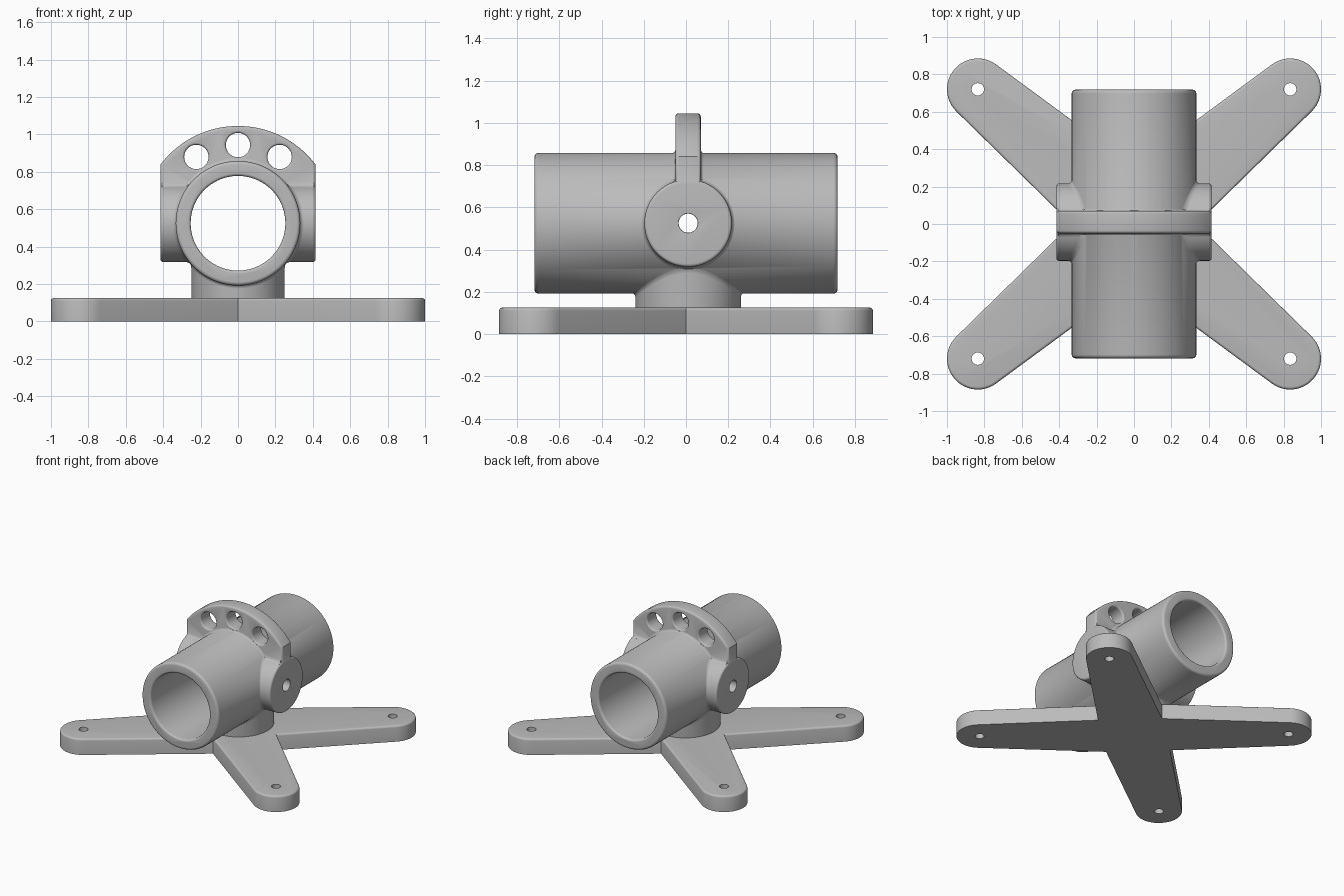
import bpy, bmesh
from math import sin, cos, pi, radians, sqrt, acos, asin, atan2, hypot
from mathutils import Matrix, Vector

if "Cube" in bpy.data.objects:
    bpy.data.objects.remove(bpy.data.objects["Cube"])

grey = bpy.data.materials.new("plain grey")
grey.use_nodes = True
grey.diffuse_color = (0.5, 0.5, 0.5, 1)
grey.node_tree.nodes["Principled BSDF"].inputs["Base Color"].default_value = (0.5, 0.5, 0.5, 1)

TUBE_R, BORE_R, TUBE_HALF = 0.333, 0.253, 0.718
AXIS_Z, MID_Y = 0.525, 0.01
BOSS_R, BOSS_END = 0.207, 0.415
PLATE_HALF, PLATE_ARC = 0.06, 0.52
SEG = 96

UP = Matrix.Identity(4)
ALONG_Y = Matrix.Rotation(pi / 2, 4, 'X')
ALONG_X = Matrix(((0, 0, 1, 0), (1, 0, 0, 0), (0, 1, 0, 0), (0, 0, 0, 1)))


def finish(bm, name, turn, place):
    bmesh.ops.recalc_face_normals(bm, faces=bm.faces)
    bm.transform(Matrix.Translation(place) @ turn)
    mesh = bpy.data.meshes.new(name)
    bm.to_mesh(mesh)
    bm.free()
    mesh.materials.append(grey)
    obj = bpy.data.objects.new(name, mesh)
    bpy.context.collection.objects.link(obj)
    return obj


def skin(rings):
    """Join rings of points into a closed solid."""
    bm = bmesh.new()
    loops = [[bm.verts.new(p) for p in ring] for ring in rings]
    for a, b in zip(loops, loops[1:]):
        for i in range(len(a)):
            j = (i + 1) % len(a)
            bm.faces.new((a[i], a[j], b[j], b[i]))
    bm.faces.new(loops[0])
    bm.faces.new(loops[-1])
    return bm


def lathe(profile, seg=SEG):
    return skin([[(r * cos(2 * pi * i / seg), r * sin(2 * pi * i / seg), t)
                  for i in range(seg)] for r, t in profile])


def quarter(n=5):
    return [pi / 2 * k / n for k in range(n + 1)]


def rod(r, half, e, seg=SEG):
    """Cylinder with rounded rims."""
    top = [(r - e + e * cos(a), half - e + e * sin(a)) for a in quarter()]
    return lathe([(r, -t) for r, t in reversed(top)] + top, seg)


def hole(r, half, e, seg=48):
    """Cutter whose mouths flare to leave rounded rims."""
    top = [(r + e - e * cos(a), half - e + e * sin(a)) for a in quarter()]
    top.append((r + e, half + 0.03))
    return lathe([(r, -t) for r, t in reversed(top)] + top, seg)


def prism(points, half):
    return skin([[(x, y, t) for x, y in points] for t in (-half, half)])


def branch(r, end, f, e):
    """Round stub leaving the tube with a flared root and a rounded end."""
    def ring(rad, height):
        angles = [2 * pi * (i + 0.5) / SEG for i in range(SEG)]
        return [(rad * cos(t), rad * sin(t), height(rad * cos(t))) for t in angles]

    rings = [ring(r + f, lambda x: 0.1)]
    for a in quarter():
        lift = f * (1 - cos(a)) - 0.003
        rings.append(ring(r + f * (1 - sin(a)),
                          lambda x: sqrt(TUBE_R ** 2 - x * x) + lift))
    for a in quarter():
        rings.append(ring(r - e + e * cos(a), lambda x: end - e + e * sin(a)))
    return skin(rings)


def combine(obj, other, operation):
    mod = obj.modifiers.new("combine", 'BOOLEAN')
    mod.operation, mod.solver, mod.object = operation, 'EXACT', other
    bpy.context.view_layer.objects.active = obj
    bpy.ops.object.modifier_apply(modifier=mod.name)
    bpy.data.objects.remove(other)


hub = (0, MID_Y, AXIS_Z)

# Main tube
tube = finish(rod(TUBE_R, TUBE_HALF, 0.02), "tube_bracket", ALONG_Y, (0, 0, AXIS_Z))
solids = []

# Side bosses and the neck down to the base
for side in (1, -1):
    solids.append(finish(branch(BOSS_R, BOSS_END, 0.025, 0.015), "side_boss",
                         Matrix.Rotation(side * pi / 2, 4, 'Y'), hub))
solids.append(finish(branch(0.25, AXIS_Z - 0.08, 0.02, 0.002), "neck",
                     Matrix.Rotation(pi, 4, 'Y'), hub))

# Upright plate with an arched top
edge_x = BOSS_END - 0.001
start = acos(edge_x / PLATE_ARC)
outline = [(PLATE_ARC * cos(t), PLATE_ARC * sin(t))
           for t in (start + (pi - 2 * start) * i / 40 for i in range(41))]
bm = prism(outline + [(-edge_x, 0), (edge_x, 0)], PLATE_HALF)
rim = [e for e in bm.edges if abs(e.verts[0].co.z - e.verts[1].co.z) < 0.001]
bmesh.ops.recalc_face_normals(bm, faces=bm.faces)
bmesh.ops.bevel(bm, geom=rim, offset=0.015, segments=4, profile=0.5, affect='EDGES')
solids.append(finish(bm, "upright_plate", ALONG_Y, hub))

# Fillet where the plate meets the tube, upper part only
f = 0.02
arc = [(TUBE_R - 0.003 + f * (1 - cos(a)), PLATE_HALF + f * (1 - sin(a))) for a in quarter()]
arc.insert(0, (TUBE_R - 0.03, PLATE_HALF + f))
bm = lathe([(r, -t) for r, t in arc] + [(r, t) for r, t in reversed(arc)])
bmesh.ops.bisect_plane(bm, geom=bm.verts[:] + bm.edges[:] + bm.faces[:],
                       plane_co=(0, 0.1, 0), plane_no=(0, 1, 0), clear_inner=True)
bmesh.ops.holes_fill(bm, edges=[e for e in bm.edges if e.is_boundary])
solids.append(finish(bm, "plate_fillet", ALONG_Y, hub))

# Fillets where the plate meets the bosses
f = 0.03
cy = PLATE_HALF + f
cz = sqrt((BOSS_R + f) ** 2 - cy ** 2)
last = atan2(-cz, -cy) + 2 * pi
for side in (1, -1):
    pts = [(side * (cy + f * cos(t)), cz + f * sin(t))
           for t in (pi + (last - pi) * i / 6 for i in range(7))]
    pts.append((side * (PLATE_HALF - 0.01), cz - 0.06))
    pts[0] = (side * (PLATE_HALF - 0.003), cz)
    solids.append(finish(prism(pts, BOSS_END - 0.01), "boss_fillet", ALONG_X, hub))

for part in solids:
    combine(tube, part, 'UNION')

# Bore, pin hole and the three plate holes
cutters = [finish(hole(BORE_R, TUBE_HALF, 0.015, SEG), "bore", ALONG_Y, (0, 0, AXIS_Z)),
           finish(hole(0.045, BOSS_END, 0.004), "pin_hole", ALONG_X, hub)]
for tilt in (-32, 0, 32):
    x, z = 0.42 * sin(radians(tilt)), 0.418 * cos(radians(tilt))
    cutters.append(finish(hole(0.065, PLATE_HALF, 0.012), "plate_hole",
                          ALONG_Y, (x, MID_Y, AXIS_Z + z)))
for part in cutters:
    combine(tube, part, 'DIFFERENCE')

# Four-armed base with round tips
TIP_X, TIP_Y, TIP_R, HEIGHT = 0.835, 0.72, 0.165, 0.125
WAIST_X, WAIST_Y = 0.335, 0.31


def tangent(px, py, sign):
    dx, dy = TIP_X - px, TIP_Y - py
    return atan2(dy, dx) + sign * asin(TIP_R / hypot(dx, dy)) + sign * pi / 2


first, final = tangent(WAIST_X, 0, -1), tangent(0, WAIST_Y, 1)
arm = [(WAIST_X, 0)]
arm += [(TIP_X + TIP_R * cos(t), TIP_Y + TIP_R * sin(t))
        for t in (first + (final - first) * i / 24 for i in range(25))]
arm.append((0, WAIST_Y))
outline = []
for sx, sy in ((1, 1), (-1, 1), (-1, -1), (1, -1)):
    quad = [(sx * x, sy * y) for x, y in arm]
    outline += quad[:-1] if sx * sy > 0 else quad[:0:-1]
bm = prism(outline, HEIGHT / 2)
bmesh.ops.recalc_face_normals(bm, faces=bm.faces)
rim = [e for e in bm.edges if all(v.co.z > 0 for v in e.verts)]
bmesh.ops.bevel(bm, geom=rim, offset=0.015, segments=4, profile=0.5, affect='EDGES')
base = finish(bm, "base_cross", UP, (0, 0, HEIGHT / 2))
for sx in (1, -1):
    for sy in (1, -1):
        screw = finish(rod(0.033, 0.2, 0.001, 32), "screw_hole", UP, (sx * TIP_X, sy * TIP_Y, 0.06))
        combine(base, screw, 'DIFFERENCE')

# Smooth curved faces, keep real edges sharp
bpy.ops.object.select_all(action='DESELECT')
for obj in (tube, base):
    obj.select_set(True)
bpy.context.view_layer.objects.active = tube
bpy.ops.object.shade_smooth_by_angle(angle=radians(35))
